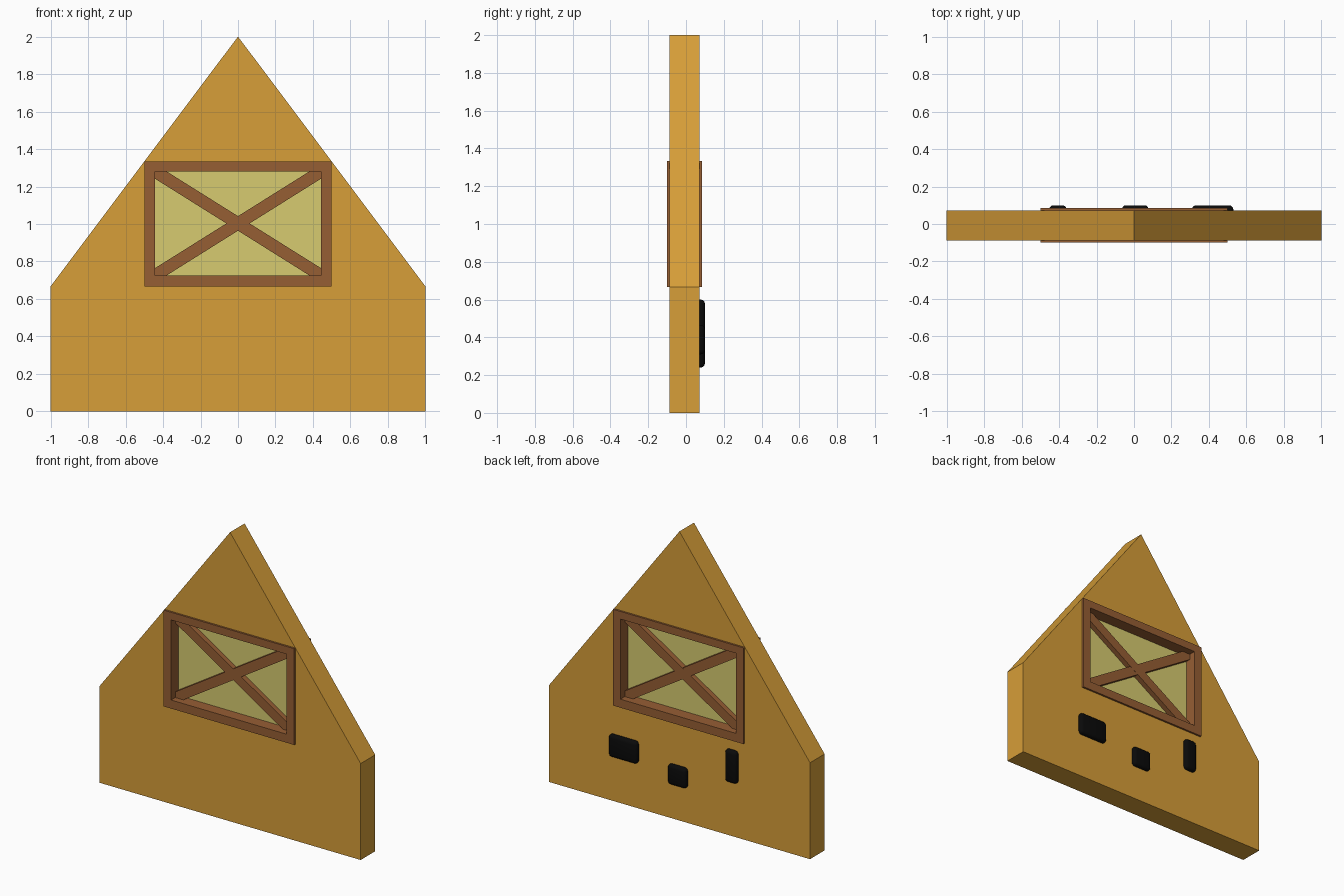
import bpy, bmesh, math
from mathutils import Matrix, Vector

if "Cube" in bpy.data.objects:
    bpy.data.objects.remove(bpy.data.objects["Cube"])


def material(name, rgb):
    m = bpy.data.materials.new(name)
    m.diffuse_color = (*rgb, 1)
    m.use_nodes = True
    m.node_tree.nodes["Principled BSDF"].inputs["Base Color"].default_value = m.diffuse_color
    return m


WALL = material("ochre_wall", (0.68, 0.342, 0.04))
WOOD = material("brown_wood", (0.305, 0.112, 0.034))
GLASS = material("pale_yellow_glass", (0.68, 0.60, 0.16))
BLACK = material("black_trim", (0.003, 0.003, 0.003))


def add(name, mesh, mat):
    ob = bpy.data.objects.new(name, mesh)
    mesh.materials.clear()
    mesh.materials.append(mat)
    bpy.context.collection.objects.link(ob)
    return ob


def rect(hx, z0, z1):
    return [(-hx, z0), (hx, z0), (hx, z1), (-hx, z1)]


def panel(name, outer, inner, y0, y1, mat):
    """Flat upright panel with a hole, from two x-z outlines."""
    cu = bpy.data.curves.new(name, 'CURVE')
    cu.dimensions = '2D'
    cu.fill_mode = 'BOTH'
    cu.extrude = (y1 - y0) / 2
    for pts in (outer, inner):
        sp = cu.splines.new('POLY')
        sp.points.add(len(pts) - 1)
        for p, (x, z) in zip(sp.points, pts):
            p.co = (x, z, 0, 1)
        sp.use_cyclic_u = True
    tmp = bpy.data.objects.new(name + "_curve", cu)
    bpy.context.collection.objects.link(tmp)
    dg = bpy.context.evaluated_depsgraph_get()
    me = bpy.data.meshes.new_from_object(tmp.evaluated_get(dg))
    bpy.data.objects.remove(tmp)
    bm = bmesh.new()
    bm.from_mesh(me)
    bmesh.ops.remove_doubles(bm, verts=bm.verts, dist=1e-4)
    bmesh.ops.transform(bm, verts=bm.verts, matrix=Matrix.Translation(
        (0, (y0 + y1) / 2, 0)) @ Matrix.Rotation(math.pi / 2, 4, 'X'))
    bmesh.ops.recalc_face_normals(bm, faces=bm.faces)
    for f in bm.faces:
        f.smooth = False
    bm.to_mesh(me)
    bm.free()
    return add(name, me, mat)


def box(name, lo, hi, mat, angle=0, bevel=0):
    lo, hi = Vector(lo), Vector(hi)
    bm = bmesh.new()
    bmesh.ops.create_cube(bm, size=1, matrix=Matrix.Diagonal((*(hi - lo), 1)))
    if bevel:
        bmesh.ops.bevel(bm, geom=bm.edges[:], offset=bevel, segments=3,
                        profile=0.5, affect='EDGES')
    bmesh.ops.transform(bm, verts=bm.verts, matrix=Matrix.Translation(
        (lo + hi) / 2) @ Matrix.Rotation(angle, 4, 'Y'))
    me = bpy.data.meshes.new(name)
    bm.to_mesh(me)
    bm.free()
    return add(name, me, mat)


# Gable wall with window opening
gable = [(-1, 0), (1, 0), (1, 0.667), (0, 2), (-1, 0.667)]
panel("gable_wall", gable, rect(0.47, 0.70, 1.305), -0.087, 0.072, WALL)

# Window frame, pane and crossed bars
panel("window_frame", rect(0.5, 0.667, 1.333), rect(0.442, 0.726, 1.28),
      -0.1, 0.085, WOOD)
box("window_pane", (-0.46, -0.018, 0.71), (0.46, 0.002, 1.295), GLASS)
slope = math.atan2(0.277, 0.442)
for name, s, d in (("rising_bar", -1, 0.046), ("falling_bar", 1, 0.045)):
    box(name, (-0.53, -0.008 - d, 0.97), (0.53, -0.008 + d, 1.036),
        WOOD, s * slope)

# Rounded dark blocks on the back
for i, (x0, x1, z0, z1) in enumerate([(0.31, 0.53, 0.31, 0.465),
                                      (-0.065, 0.078, 0.24, 0.38),
                                      (-0.452, -0.36, 0.375, 0.60)]):
    ob = box(f"back_block_{i + 1}", (x0, 0.03, z0), (x1, 0.1, z1), BLACK,
             bevel=0.022)
    bpy.context.view_layer.objects.active = ob
    ob.select_set(True)
    bpy.ops.object.shade_smooth_by_angle(angle=math.radians(40))
    ob.select_set(False)
